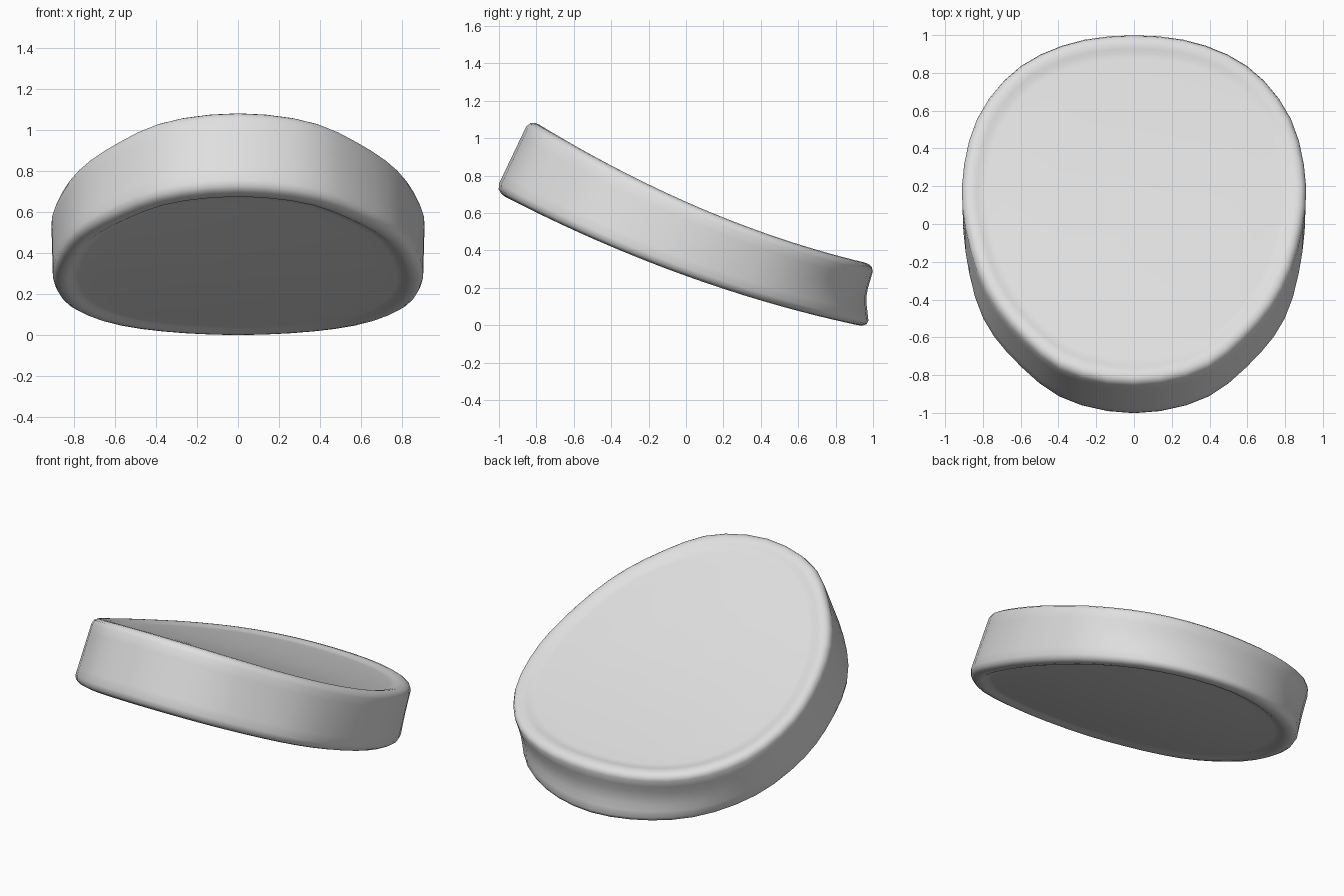
import bpy, bmesh, math

if "Cube" in bpy.data.objects:
    bpy.data.objects.remove(bpy.data.objects["Cube"])

SEGS = 48
# Half outlines of the upper and lower rims, front to back
TOP = [(0, -.835), (.36, -.765), (.61, -.57), (.785, -.335), (.885, -.04),
       (.91, .25), (.832, .57), (.63, .825), (.342, .965), (0, 1.005)]
BOTTOM = [(0, -1.02), (.365, -.947), (.62, -.755), (.80, -.52), (.885, -.21),
          (.90, .10), (.82, .445), (.62, .735), (.34, .907), (0, .975)]
# Cross-section: (scale toward the centre, height from lower to upper face)
RIM = [(.915, .012), (.945, 0), (.97, .012), (.99, .045), (1, .11), (1, .24), (1, .37)]
LOWER = [(.25, .075), (.5, .07), (.75, .062), (.86, .056), (.89, .05)] + RIM
UPPER = [(.25, .01), (.5, .014), (.75, .022), (.86, .034), (.89, .034)] + RIM
PROFILE = LOWER + [(1, .5)] + [(s, 1 - w) for s, w in reversed(UPPER)]


def top_z(y):
    return .66 - .442 * y + .107 * y * y


def bottom_z(y):
    return .264 - .36 * y + .08 * y * y


def outline(points):
    """Closed smooth loop through a half outline and its mirror image."""
    loop = points + [(-x, y) for x, y in points[-2:0:-1]]
    n, out = len(loop), []
    for i in range(SEGS):
        u = i * n / SEGS
        k, t = int(u), u - int(u)
        a, b, c, d = (loop[(k + j) % n] for j in (-1, 0, 1, 2))
        out.append(tuple(.5 * (2 * q + (r - p) * t + (2 * p - 5 * q + 4 * r - e) * t * t
                               + (3 * q - p - 3 * r + e) * t ** 3)
                         for p, q, r, e in zip(a, b, c, d)))
    return out


def pad_point(low, high, s, w):
    """Point between the two curved faces, with a hollow in the rear wall."""
    bx, by = low[0] * s, -.02 + (low[1] + .02) * s
    tx, ty = high[0] * s, .09 + (high[1] - .09) * s
    x, y = bx + (tx - bx) * w, by + (ty - by) * w
    zb, zt = bottom_z(by), top_z(ty)
    k = min(1, max(0, (high[1] - .55) / .4))
    if s > .98:
        y -= .025 * k * k * (3 - 2 * k) * math.sin(math.pi * w) ** 2
    return x, y, zb + (zt - zb) * w


# Curved cushion with a rounded raised border
bm = bmesh.new()
upper, lower = outline(TOP), outline(BOTTOM)
rings = [[bm.verts.new(pad_point(lo, hi, s, w)) for lo, hi in zip(lower, upper)]
         for s, w in PROFILE]
for r0, r1 in zip(rings, rings[1:]):
    for i in range(SEGS):
        j = (i + 1) % SEGS
        bm.faces.new((r0[i], r0[j], r1[j], r1[i]))
for ring, w in ((rings[0], .075), (rings[-1], .99)):
    centre = bm.verts.new(pad_point(lower[0], upper[0], 0, w))
    for i in range(SEGS):
        bm.faces.new((ring[i], ring[(i + 1) % SEGS], centre))
bmesh.ops.recalc_face_normals(bm, faces=bm.faces)

mesh = bpy.data.meshes.new("curved_cushion")
bm.to_mesh(mesh)
bm.free()
mesh.shade_smooth()
cushion = bpy.data.objects.new("curved_cushion", mesh)
bpy.context.collection.objects.link(cushion)

grey = bpy.data.materials.new("light grey")
grey.diffuse_color = (.74, .74, .74, 1)
grey.use_nodes = True
grey.node_tree.nodes["Principled BSDF"].inputs["Base Color"].default_value = grey.diffuse_color
mesh.materials.append(grey)
